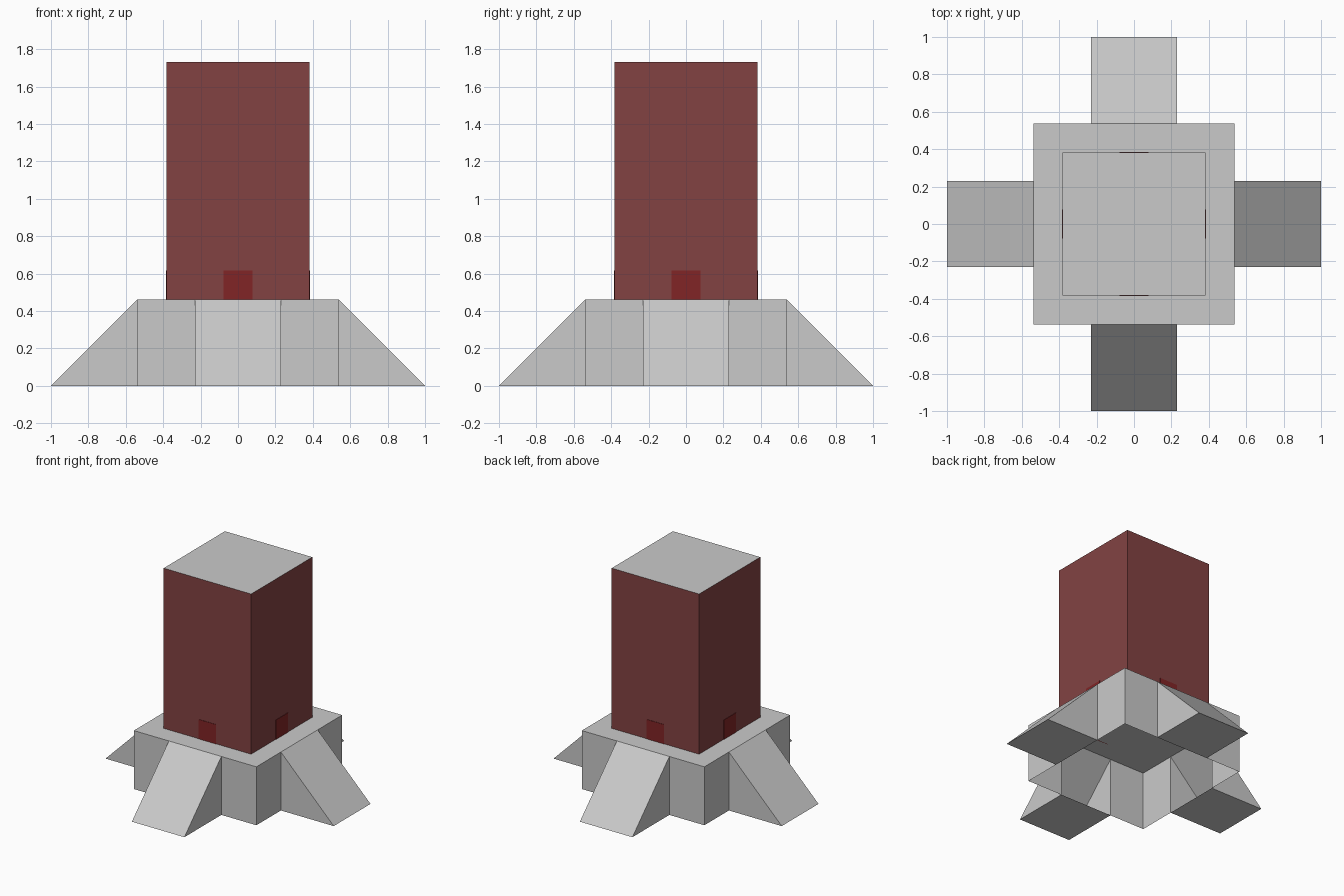
import bpy
import bmesh
from math import pi
from mathutils import Matrix, Vector

cube = bpy.data.objects.get("Cube")
if cube:
    bpy.data.objects.remove(cube, do_unlink=True)

BASE = 0.537     # half width of the plinth
HEIGHT = 0.463   # plinth height
REACH = 1.0      # how far the buttresses spread
RAMP = 0.23      # half width of a buttress
TOWER = 0.383    # half width of the tower
TOP = 1.732      # tower height
DOOR = 0.077     # half width of a door


def material(name, colour):
    mat = bpy.data.materials.new(name)
    mat.use_nodes = True
    mat.diffuse_color = (*colour, 1)
    mat.node_tree.nodes["Principled BSDF"].inputs["Base Color"].default_value = (*colour, 1)
    return mat


stone = material("grey stone", (0.59, 0.59, 0.59))
brick = material("dark red brick", (0.225, 0.055, 0.055))
paint = material("deep red door", (0.22, 0.018, 0.019))


def finish(bm, name, *mats):
    bmesh.ops.remove_doubles(bm, verts=bm.verts, dist=0.0001)
    mesh = bpy.data.meshes.new(name)
    bm.to_mesh(mesh)
    bm.free()
    for mat in mats:
        mesh.materials.append(mat)
    obj = bpy.data.objects.new(name, mesh)
    bpy.context.collection.objects.link(obj)
    return obj


def add_face(bm, points, turn):
    return bm.faces.new([bm.verts.new(turn @ Vector(p)) for p in points])


turns = [Matrix.Rotation(i * pi / 2, 3, "Z") for i in range(4)]

# Plinth: hollow underneath, with a sloped buttress growing out of each wall
bm = bmesh.new()
for turn in turns:
    for a, b in ((-BASE, -RAMP), (RAMP, BASE)):
        add_face(bm, [(a, -BASE, 0), (b, -BASE, 0),
                      (b, -BASE, HEIGHT), (a, -BASE, HEIGHT)], turn)
    tip_l, tip_r = (-RAMP, -REACH, 0), (RAMP, -REACH, 0)
    foot_l, foot_r = (-RAMP, -BASE, 0), (RAMP, -BASE, 0)
    head_l, head_r = (-RAMP, -BASE, HEIGHT), (RAMP, -BASE, HEIGHT)
    add_face(bm, [tip_l, tip_r, head_r, head_l], turn)    # slope
    add_face(bm, [tip_l, foot_l, foot_r, tip_r], turn)    # underside
    add_face(bm, [tip_l, head_l, foot_l], turn)           # cheeks
    add_face(bm, [tip_r, foot_r, head_r], turn)
rim = []
for turn in turns:
    rim += [turn @ Vector((x, -BASE, HEIGHT)) for x in (-BASE, -RAMP, RAMP)]
add_face(bm, rim, turns[0])
finish(bm, "buttressed_plinth", stone)

# Tower: brick walls with a stone roof, open where it meets the plinth
bm = bmesh.new()
for turn in turns:
    add_face(bm, [(-TOWER, -TOWER, HEIGHT), (TOWER, -TOWER, HEIGHT),
                  (TOWER, -TOWER, TOP), (-TOWER, -TOWER, TOP)], turn)
roof = add_face(bm, [turn @ Vector((-TOWER, -TOWER, TOP)) for turn in turns], turns[0])
roof.material_index = 1
finish(bm, "tower", brick, stone)

# Doors: a thin square plate at the foot of each tower wall
for side, turn in zip(("front", "left", "back", "right"), turns):
    bm = bmesh.new()
    bmesh.ops.create_cube(bm, size=1)
    bmesh.ops.scale(bm, vec=(2 * DOOR, 0.006, 2 * DOOR), verts=bm.verts)
    bmesh.ops.translate(bm, vec=(0, -TOWER, HEIGHT + DOOR), verts=bm.verts)
    bmesh.ops.rotate(bm, cent=(0, 0, 0), matrix=turn, verts=bm.verts)
    finish(bm, side + "_door", paint)
